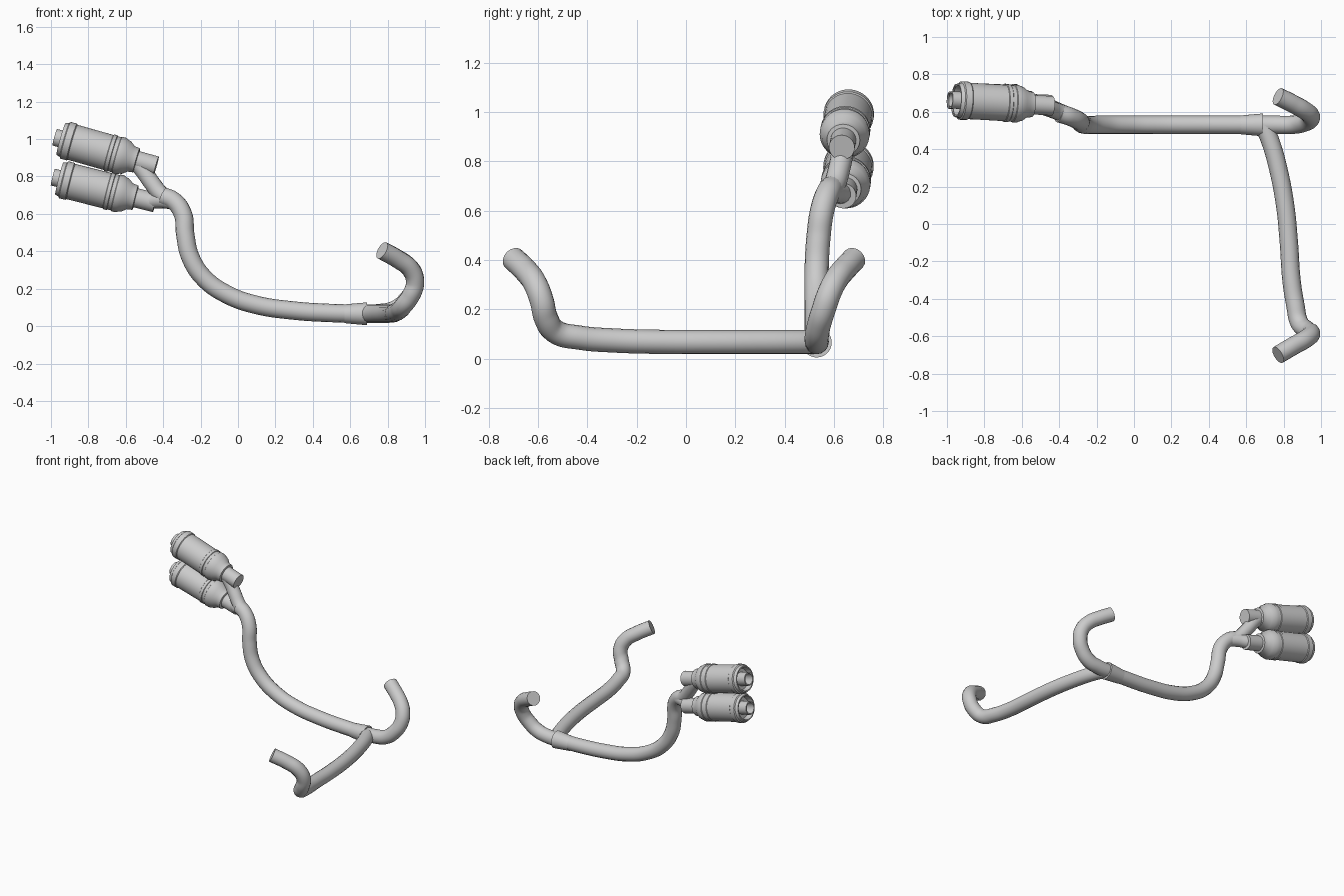
import bpy
import bmesh
from math import cos, sin, pi, radians
from mathutils import Vector

cube = bpy.data.objects.get("Cube")
if cube:
    bpy.data.objects.remove(cube, do_unlink=True)

steel = bpy.data.materials.new("brushed steel")
steel.use_nodes = True
colour = (0.6, 0.6, 0.6, 1)
steel.diffuse_color = colour
steel.node_tree.nodes["Principled BSDF"].inputs["Base Color"].default_value = colour

PIPE = 0.049


def finish(ob):
    """Give an object its material and smooth shading with sharp edges."""
    ob.data.materials.clear()
    ob.data.materials.append(steel)
    bpy.ops.object.select_all(action="DESELECT")
    ob.select_set(True)
    bpy.context.view_layer.objects.active = ob
    bpy.ops.object.shade_smooth_by_angle(angle=radians(35))


def pipe(name, points, radius=PIPE):
    """Capped round tube through the points."""
    curve = bpy.data.curves.new(name, "CURVE")
    curve.dimensions = "3D"
    curve.bevel_depth = radius
    curve.bevel_resolution = 6
    curve.resolution_u = 8
    curve.use_fill_caps = True
    spline = curve.splines.new("BEZIER")
    spline.bezier_points.add(len(points) - 1)
    for bp, co in zip(spline.bezier_points, points):
        bp.co = co
        bp.handle_left_type = bp.handle_right_type = "AUTO"
    ob = bpy.data.objects.new(name, curve)
    bpy.context.collection.objects.link(ob)
    bpy.ops.object.select_all(action="DESELECT")
    ob.select_set(True)
    bpy.context.view_layer.objects.active = ob
    bpy.ops.object.convert(target="MESH")
    finish(bpy.context.object)


def lathe(name, profile, start, end, sides=40):
    """Spin (distance, radius) pairs about the axis from start to end."""
    start, end = Vector(start), Vector(end)
    turn = (end - start).to_track_quat("Z", "Y")
    bm = bmesh.new()
    rings = []
    for s, r in profile:
        rings.append([bm.verts.new(start + turn @ Vector(
            (r * cos(2 * pi * i / sides), r * sin(2 * pi * i / sides), s)))
            for i in range(sides)])
    for a, b in zip(rings, rings[1:]):
        for i in range(sides):
            j = (i + 1) % sides
            bm.faces.new((a[i], a[j], b[j], b[i]))
    bm.faces.new(rings[0])
    bm.faces.new(rings[-1])
    bmesh.ops.recalc_face_normals(bm, faces=bm.faces)
    mesh = bpy.data.meshes.new(name)
    bm.to_mesh(mesh)
    bm.free()
    ob = bpy.data.objects.new(name, mesh)
    bpy.context.collection.objects.link(ob)
    finish(ob)


# Mufflers: hollow tail tip, dished end cap, rimmed can, bands, neck and inlet
muffler = [
    (0.09, 0.037), (0, 0.037), (0, 0.046), (0.07, 0.046), (0.07, 0.072),
    (0.035, 0.08), (0.035, 0.088), (0.055, 0.094), (0.06, 0.102), (0.095, 0.102),
    (0.10, 0.097), (0.30, 0.097), (0.303, 0.101), (0.322, 0.101), (0.325, 0.097),
    (0.345, 0.097), (0.348, 0.101), (0.37, 0.101), (0.385, 0.094), (0.40, 0.09),
    (0.425, 0.071), (0.455, 0.067), (0.458, 0.052), (0.565, 0.052),
]
lathe("upper_muffler", muffler, (-0.98, 0.664, 1.01), (-0.44, 0.632, 0.857))
lathe("lower_muffler", muffler, (-0.99, 0.662, 0.797), (-0.435, 0.638, 0.658))

# Main pipe and the two branches feeding the mufflers
pipe("main_pipe", [
    (0.68, 0.53, 0.066), (0.5, 0.53, 0.07), (0.3, 0.53, 0.083), (0.1, 0.53, 0.113),
    (-0.05, 0.53, 0.165), (-0.18, 0.53, 0.255), (-0.255, 0.53, 0.37),
    (-0.282, 0.537, 0.49), (-0.295, 0.552, 0.6), (-0.345, 0.575, 0.67),
    (-0.4, 0.592, 0.694)])
pipe("upper_branch", [
    (-0.34, 0.575, 0.668), (-0.405, 0.6, 0.7), (-0.46, 0.62, 0.765),
    (-0.51, 0.634, 0.835), (-0.56, 0.639, 0.89)], 0.045)
pipe("lower_branch", [
    (-0.34, 0.575, 0.668), (-0.41, 0.605, 0.675), (-0.48, 0.635, 0.673),
    (-0.55, 0.643, 0.687)], 0.045)

# Flared collector where the two headers join
lathe("collector", [(0, 0.05), (0.02, 0.052), (0.12, 0.061), (0.12, 0.05)],
      (0.57, 0.53, 0.066), (0.69, 0.53, 0.066))

# Header pipes
pipe("rear_header", [
    (0.64, 0.53, 0.067), (0.76, 0.53, 0.07), (0.84, 0.53, 0.088),
    (0.905, 0.54, 0.14), (0.942, 0.56, 0.205), (0.942, 0.583, 0.27),
    (0.905, 0.612, 0.325), (0.845, 0.645, 0.365), (0.77, 0.682, 0.405)])
pipe("front_header", [
    (0.69, 0.535, 0.067), (0.73, 0.44, 0.067), (0.77, 0.3, 0.067),
    (0.808, 0.1, 0.067), (0.828, -0.1, 0.068), (0.842, -0.3, 0.074),
    (0.862, -0.43, 0.085), (0.885, -0.53, 0.11), (0.925, -0.568, 0.165),
    (0.947, -0.585, 0.235), (0.922, -0.612, 0.305), (0.855, -0.65, 0.357),
    (0.77, -0.7, 0.405)])
